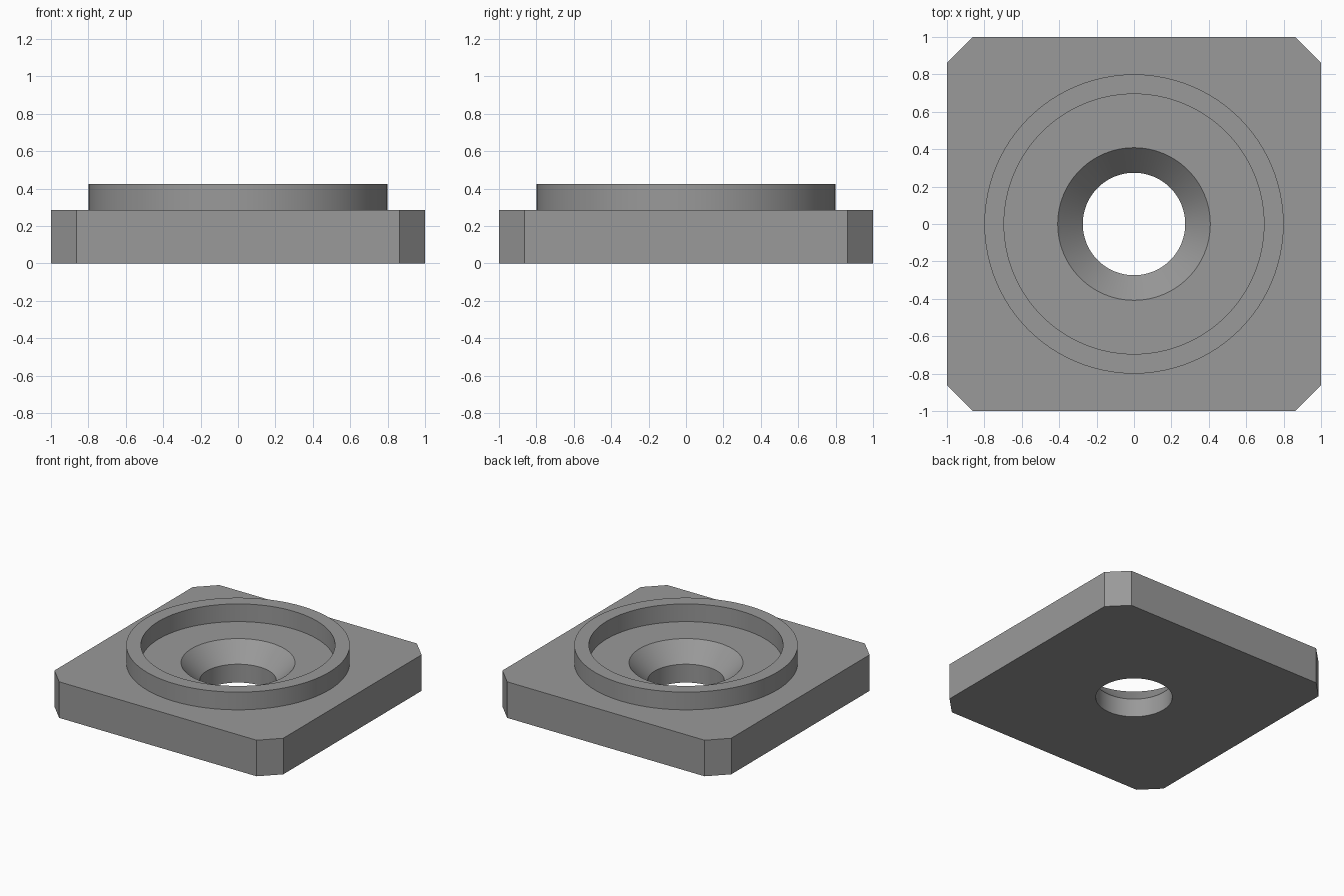
import bpy, bmesh, math

if "Cube" in bpy.data.objects:
    bpy.data.objects.remove(bpy.data.objects["Cube"])

SEG = 96
PLATE_TOP = 0.285
CUT = 0.863          # where the corner chamfers start

grey = bpy.data.materials.new("grey")
grey.diffuse_color = (0.32, 0.32, 0.32, 1)
grey.use_nodes = True
grey.node_tree.nodes["Principled BSDF"].inputs["Base Color"].default_value = grey.diffuse_color

bm = bmesh.new()


def circle(r, z):
    return [bm.verts.new((r * math.cos(2 * math.pi * i / SEG),
                          r * math.sin(2 * math.pi * i / SEG), z))
            for i in range(SEG)]


def octagon(z):
    pts = []
    for sx, sy in ((1, 1), (-1, 1), (-1, -1), (1, -1)):
        pair = [(sx, sy * CUT), (sx * CUT, sy)]
        pts += pair if sx * sy > 0 else pair[::-1]
    return [bm.verts.new((x, y, z)) for x, y in pts]


def band(a, b):
    n = len(a)
    for i in range(n):
        j = (i + 1) % n
        bm.faces.new((a[i], a[j], b[j], b[i]))


def fill_between(outer, inner):
    edges = []
    for loop in (outer, inner):
        for i, v in enumerate(loop):
            w = loop[(i + 1) % len(loop)]
            edges.append(bm.edges.get((v, w)) or bm.edges.new((v, w)))
    bmesh.ops.triangle_fill(bm, edges=edges, use_beauty=True)


# Bore, countersink, recess floor and raised rim as one turned profile
profile = [(0.274, 0), (0.274, 0.145), (0.408, PLATE_TOP), (0.695, PLATE_TOP),
           (0.695, 0.425), (0.8, 0.425), (0.8, PLATE_TOP)]
rings = [circle(r, z) for r, z in profile]
for a, b in zip(rings, rings[1:]):
    band(a, b)

# Chamfered square plate around it
bottom, top = octagon(0), octagon(PLATE_TOP)
band(bottom, top)
fill_between(top, rings[-1])
fill_between(bottom, rings[0])
bmesh.ops.recalc_face_normals(bm, faces=bm.faces[:])

mesh = bpy.data.meshes.new("countersunk_plate")
bm.to_mesh(mesh)
bm.free()
mesh.materials.append(grey)
plate = bpy.data.objects.new("countersunk_plate", mesh)
bpy.context.collection.objects.link(plate)

# Smooth round walls, sharp rims and corners
bpy.context.view_layer.objects.active = plate
plate.select_set(True)
bpy.ops.object.shade_smooth_by_angle(angle=math.radians(25))
